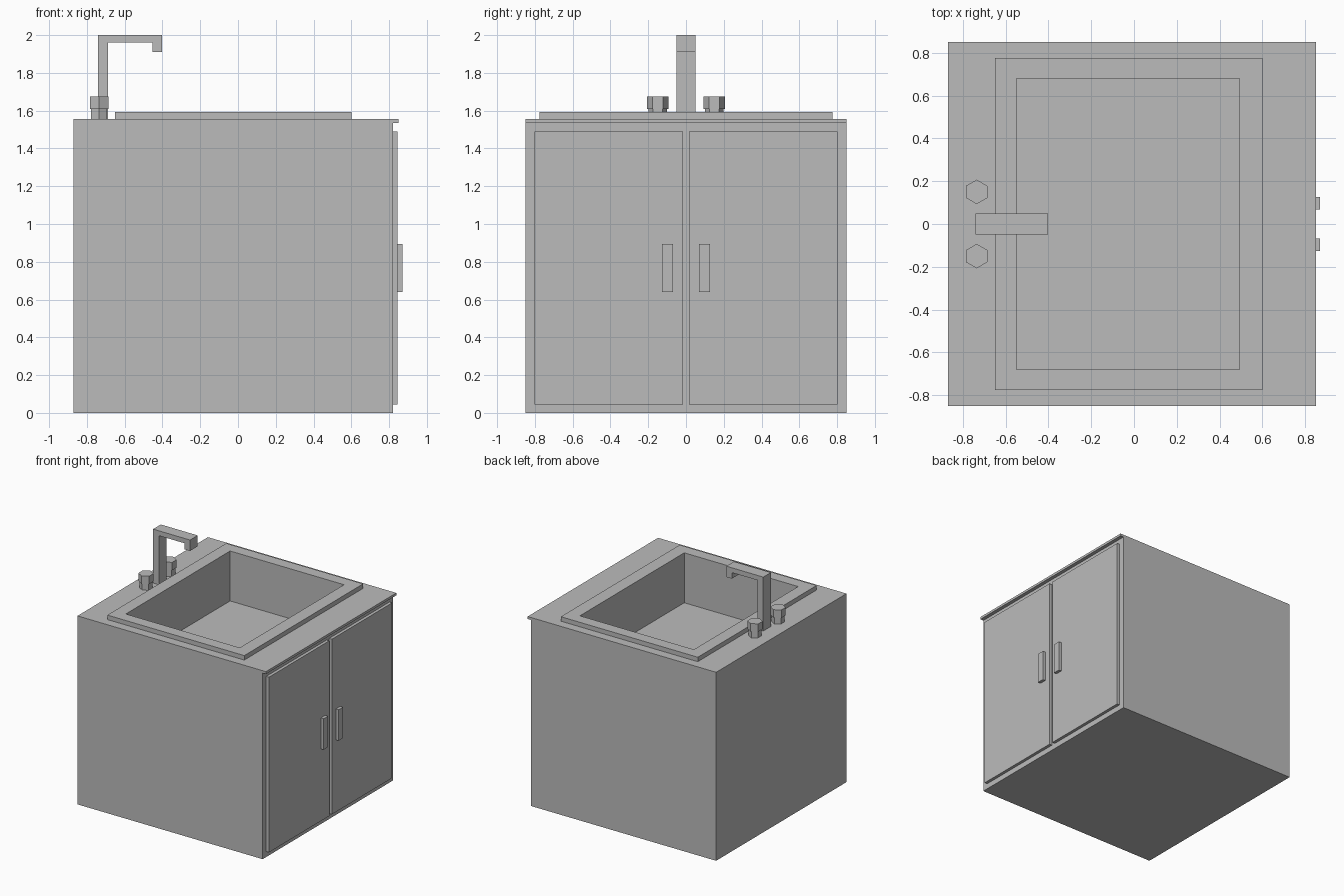
import bpy
import math

cube = bpy.data.objects.get("Cube")
if cube:
    bpy.data.objects.remove(cube, do_unlink=True)

# One plain grey for everything
GREY = (0.5, 0.5, 0.5, 1.0)
grey = bpy.data.materials.new("plain grey")
grey.use_nodes = True
grey.diffuse_color = GREY
grey.node_tree.nodes["Principled BSDF"].inputs["Base Color"].default_value = GREY


def loft(name, rings, cap_start=True, cap_end=True):
    """Join equal rings of points; counter-clockwise rings give outward faces."""
    n = len(rings[0])
    verts = [p for ring in rings for p in ring]
    faces = []
    for r in range(len(rings) - 1):
        a, b = r * n, (r + 1) * n
        for i in range(n):
            j = (i + 1) % n
            faces.append((a + i, a + j, b + j, b + i))
    if cap_start:
        faces.append(tuple(reversed(range(n))))
    if cap_end:
        faces.append(tuple(range(len(verts) - n, len(verts))))
    mesh = bpy.data.meshes.new(name)
    mesh.from_pydata(verts, [], faces)
    mesh.materials.append(grey)
    obj = bpy.data.objects.new(name, mesh)
    bpy.context.collection.objects.link(obj)
    return obj


def rect(x0, x1, y0, y1, z):
    return [(x0, y0, z), (x1, y0, z), (x1, y1, z), (x0, y1, z)]


def hexagon(x, y, radius, z):
    angles = [math.radians(30 + 60 * i) for i in range(6)]
    return [(x + radius * math.cos(a), y + radius * math.sin(a), z) for a in angles]


def box(name, x0, x1, y0, y1, z0, z1):
    return loft(name, [rect(x0, x1, y0, y1, z0), rect(x0, x1, y0, y1, z1)])


BACK, FACE, HALF = -0.87, 0.82, 0.85
LIP, UNDER, TOP, RIM = 0.85, 1.535, 1.555, 1.592

# Cabinet body, open under the countertop
loft("cabinet", [rect(BACK, FACE, -HALF, HALF, z) for z in (0, UNDER)], cap_end=False)

# Countertop with a front lip and an opening for the basin
outer = (-0.65, 0.60, -0.775, 0.775)
inner = (-0.548, 0.492, -0.68, 0.68)
loft("countertop", [
    rect(BACK + 0.01, FACE - 0.01, 0.01 - HALF, HALF - 0.01, UNDER),
    rect(BACK, LIP, -HALF, HALF, UNDER),
    rect(BACK, LIP, -HALF, HALF, TOP),
    rect(*outer, TOP)], cap_start=False, cap_end=False)

# Basin with raised rim
loft("basin", [rect(*outer, TOP), rect(*outer, RIM),
               rect(*inner, RIM), rect(*inner, 1.18)], cap_start=False)

# Doors, handles and tap knobs in pairs
for side, label in ((-1, "right"), (1, "left")):
    y0, y1 = sorted((side * 0.017, side * 0.803))
    box(label + "_door", FACE, 0.845, y0, y1, 0.045, 1.49)
    y0, y1 = sorted((side * 0.068, side * 0.126))
    box(label + "_handle", 0.845, 0.87, y0, y1, 0.64, 0.895)
    x, y = -0.735, side * 0.15
    loft(label + "_knob", [hexagon(x, y, 0.049, TOP), hexagon(x, y, 0.049, 1.61),
                           hexagon(x, y, 0.057, 1.61), hexagon(x, y, 0.057, 1.675)])

# Faucet: hooked profile extruded across y
profile = [(-0.74, TOP), (-0.688, TOP), (-0.688, 1.96), (-0.453, 1.96),
           (-0.453, 1.91), (-0.403, 1.91), (-0.403, 2.0), (-0.74, 2.0)]
loft("faucet", [[(x, y, z) for x, z in profile] for y in (0.05, -0.05)])
